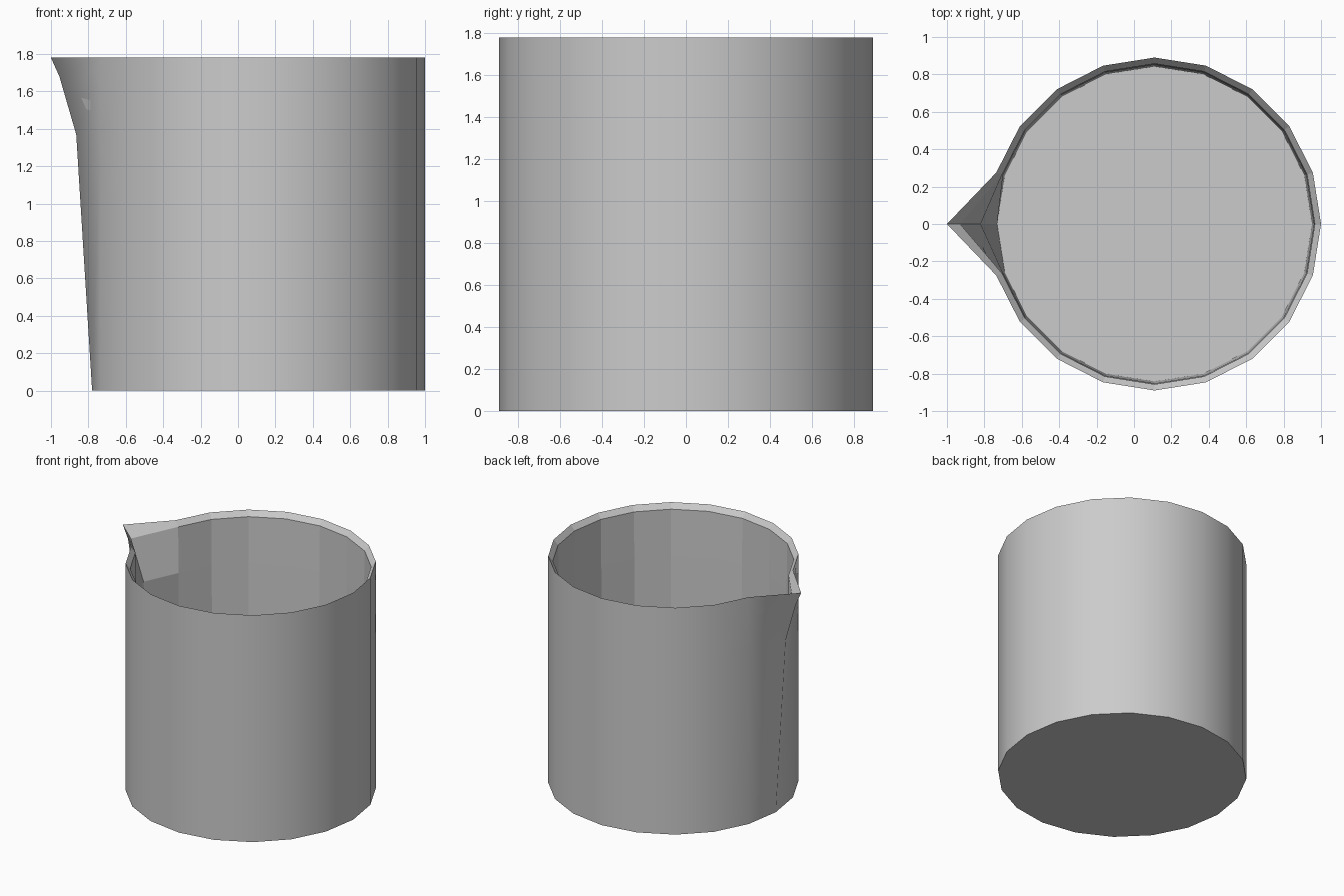
import bpy, bmesh
from math import cos, sin, pi, radians

if "Cube" in bpy.data.objects:
    bpy.data.objects.remove(bpy.data.objects["Cube"])

SIDES, CX = 20, 0.11

# Wall rings from outer foot, over the rim, to inner floor:
# radius, height, spout point x, spout point height
RINGS = [
    (0.89, 0.0, -0.78, 0.0),
    (0.89, 1.37, -0.865, 1.37),
    (0.89, 1.68, -0.955, 1.68),
    (0.89, 1.78, -1.0, 1.78),
    (0.857, 1.74, -0.93, 1.69),
    (0.852, 1.38, -0.82, 1.38),
    (0.842, 0.04, -0.732, 0.04),
]

bm = bmesh.new()


def ring(r, z, tip_x, tip_z):
    verts = []
    for i in range(SIDES):
        a = 2 * pi * i / SIDES
        if i == SIDES // 2:          # pulled-out spout column
            verts.append(bm.verts.new((tip_x, 0, tip_z)))
        else:
            verts.append(bm.verts.new((CX + r * cos(a), r * sin(a), z)))
    return verts


rings = [ring(*row) for row in RINGS]

# Walls: smooth outside, faceted rim and inside
for k, (lo, hi) in enumerate(zip(rings, rings[1:])):
    for i in range(SIDES):
        j = (i + 1) % SIDES
        face = bm.faces.new((lo[i], lo[j], hi[j], hi[i]))
        face.smooth = k < 3

# Underside and inner floor
bm.faces.new(rings[0][::-1])
bm.faces.new(rings[-1])

# Keep hard edges at the foot, rim and spout ridge
for e in bm.edges:
    if e.calc_face_angle(0) > radians(35):
        e.smooth = False

mesh = bpy.data.meshes.new("spouted_cup")
bm.to_mesh(mesh)
bm.free()
cup = bpy.data.objects.new("spouted_cup", mesh)
bpy.context.collection.objects.link(cup)
